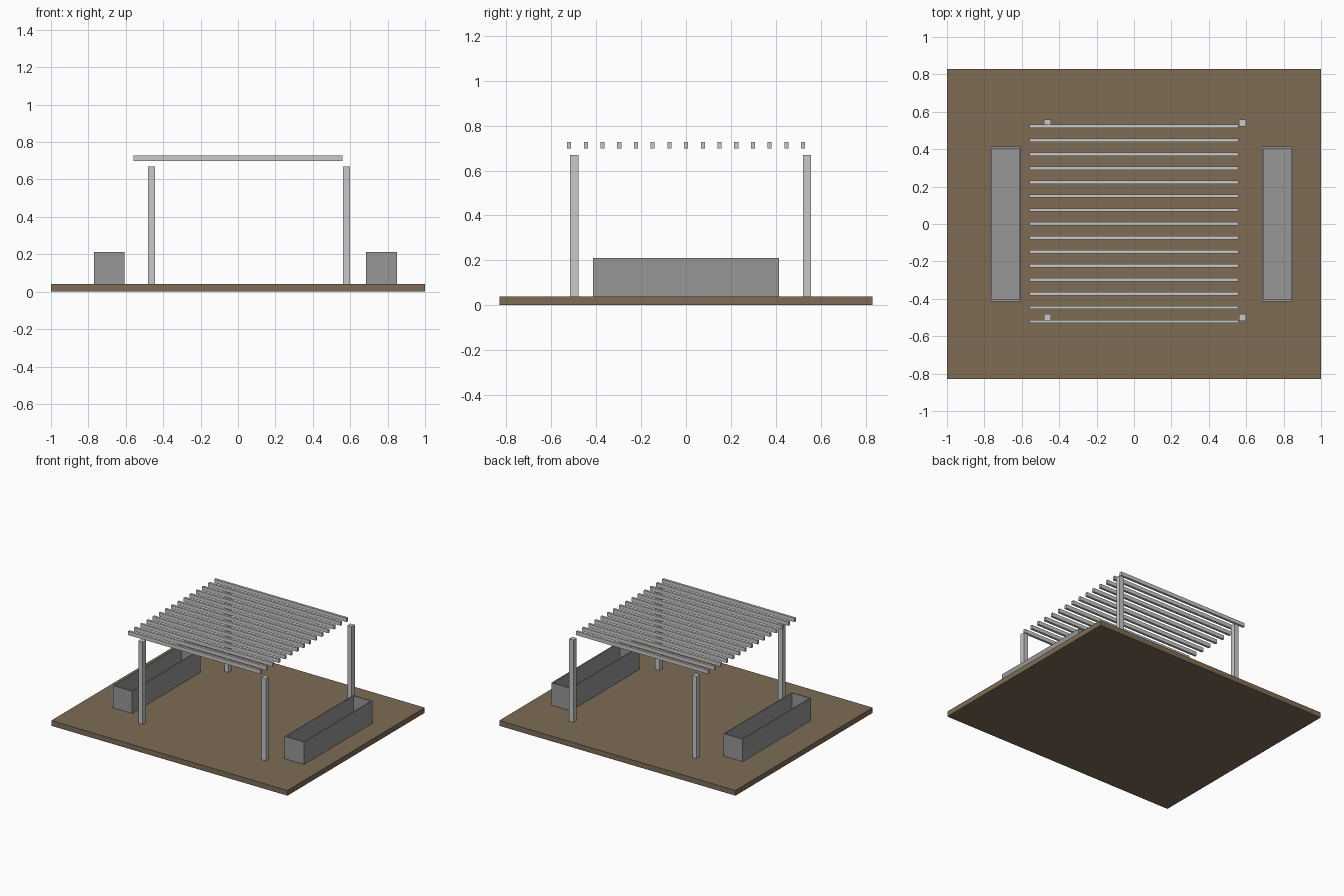
import bpy
import bmesh

if "Cube" in bpy.data.objects:
    bpy.data.objects.remove(bpy.data.objects["Cube"], do_unlink=True)


def make_material(name, rgb):
    mat = bpy.data.materials.new(name)
    mat.use_nodes = True
    colour = (*rgb, 1)
    mat.diffuse_color = colour
    mat.node_tree.nodes["Principled BSDF"].inputs["Base Color"].default_value = colour
    return mat


soil_brown = make_material("soil brown", (0.21, 0.15, 0.09))
light_grey = make_material("light grey", (0.58, 0.58, 0.58))
mid_grey = make_material("mid grey", (0.31, 0.31, 0.31))


def box(name, x, y, z, mat, wall=0):
    """Box between (min, max) pairs; a wall thickness hollows it from the top."""
    bm = bmesh.new()
    bmesh.ops.create_cube(bm, size=1)
    for v in bm.verts:
        v.co = [r[1] if c > 0 else r[0] for c, r in zip(v.co, (x, y, z))]
    bm.normal_update()
    if wall:
        top = max(bm.faces, key=lambda f: f.calc_center_median().z)
        bmesh.ops.inset_region(bm, faces=[top], thickness=wall)
        inner = bmesh.ops.extrude_discrete_faces(bm, faces=[top])["faces"][0]
        for v in inner.verts:
            v.co.z = z[0] + wall
    mesh = bpy.data.meshes.new(name)
    bm.to_mesh(mesh)
    bm.free()
    mesh.materials.append(mat)
    obj = bpy.data.objects.new(name, mesh)
    bpy.context.collection.objects.link(obj)
    return obj


GROUND = 0.04

# Ground slab
box("ground_slab", (-1, 1), (-0.83, 0.83), (0, GROUND), soil_brown)

# Four corner posts
for side, x in (("right", (-0.481, -0.444)), ("left", (0.561, 0.598))):
    for end, y in (("front", (-0.518, -0.48)), ("back", (0.521, 0.558))):
        box(f"{end}_{side}_post", x, y, (GROUND, 0.67), light_grey)

# Roof slats
SLATS = 15
for i in range(SLATS):
    y = -0.521 + i * 1.043 / (SLATS - 1)
    box(f"roof_slat_{i + 1}", (-0.56, 0.56), (y - 0.009, y + 0.009),
        (0.698, 0.727), light_grey)

# Open planter troughs
for side, x in (("right", (-0.77, -0.606)), ("left", (0.685, 0.85))):
    box(f"{side}_planter", x, (-0.414, 0.414), (GROUND, 0.211), mid_grey, wall=0.013)
